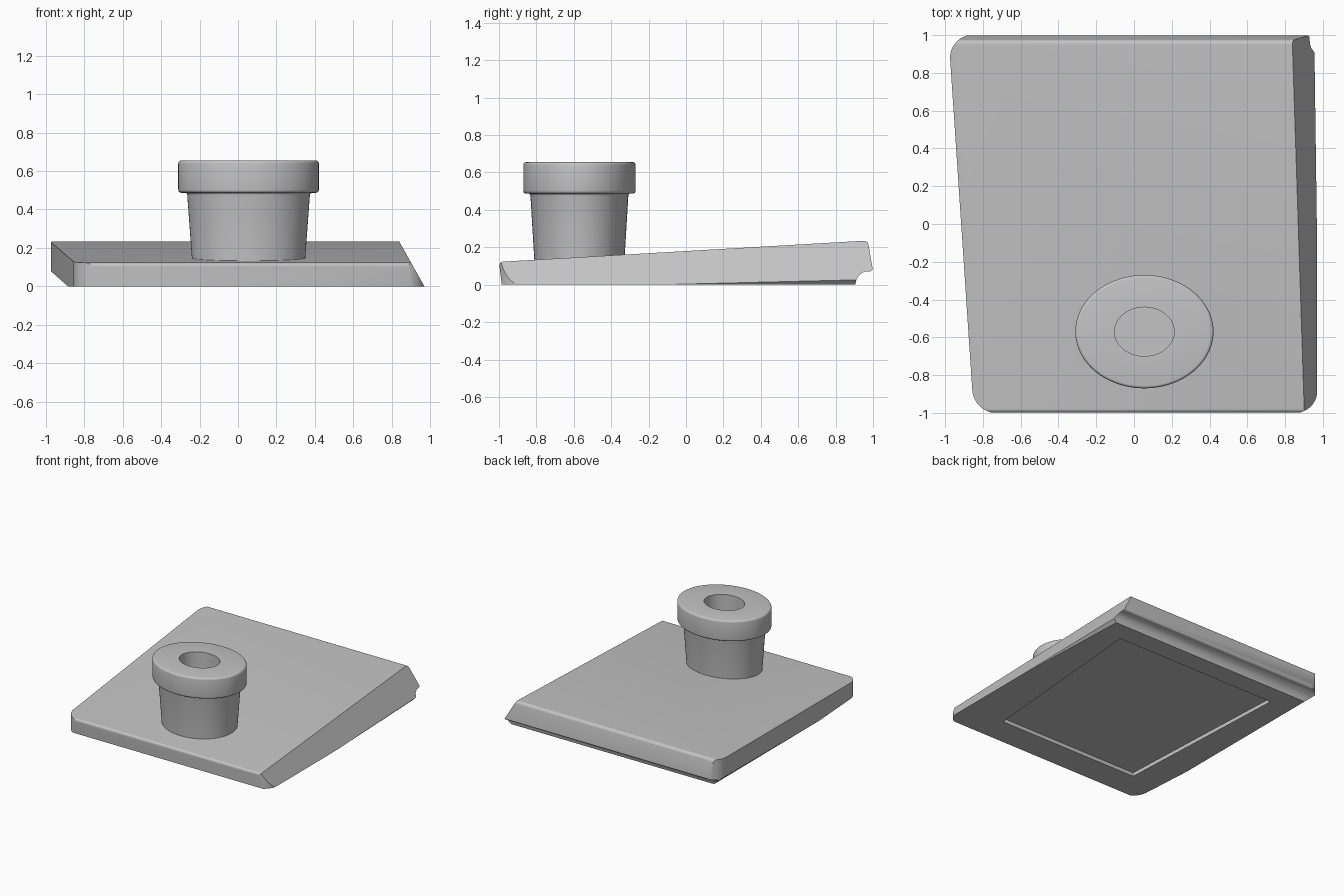
import bpy, bmesh, math
from mathutils import Vector

if "Cube" in bpy.data.objects:
    bpy.data.objects.remove(bpy.data.objects["Cube"])

grey = bpy.data.materials.new("plain_grey")
grey.diffuse_color = (0.55, 0.55, 0.55, 1)
grey.use_nodes = True
grey.node_tree.nodes["Principled BSDF"].inputs["Base Color"].default_value = grey.diffuse_color


def finish(name, bm):
    bmesh.ops.recalc_face_normals(bm, faces=bm.faces[:])
    me = bpy.data.meshes.new(name)
    bm.to_mesh(me)
    bm.free()
    me.materials.append(grey)
    ob = bpy.data.objects.new(name, me)
    bpy.context.collection.objects.link(ob)
    return ob


def prism(name, pts, offset):
    """Extrude a closed loop of 3D points by an offset."""
    bm = bmesh.new()
    face = bm.faces.new([bm.verts.new(p) for p in pts])
    ext = bmesh.ops.extrude_face_region(bm, geom=[face], use_keep_orig=True)
    moved = [g for g in ext["geom"] if isinstance(g, bmesh.types.BMVert)]
    bmesh.ops.translate(bm, verts=moved, vec=offset)
    return finish(name, bm)


def rounded(corners, n=8):
    """Round the corners of a 2D outline given as (x, y, radius)."""
    out = []
    for i, (x, y, r) in enumerate(corners):
        c = Vector((x, y))
        if r == 0:
            out.append(c)
            continue
        a = (Vector(corners[i - 1][:2]) - c).normalized()
        b = (Vector(corners[(i + 1) % len(corners)][:2]) - c).normalized()
        half = a.angle(b) / 2
        t = r / math.tan(half)
        centre = c + (a + b).normalized() * (r / math.sin(half))
        va, vb = c + a * t - centre, c + b * t - centre
        sweep = va.angle(vb)
        for k in range(n + 1):
            f = k / n
            out.append(centre + (va * math.sin((1 - f) * sweep)
                                 + vb * math.sin(f * sweep)) / math.sin(sweep))
    return out


def select(ob):
    bpy.ops.object.select_all(action='DESELECT')
    ob.select_set(True)
    bpy.context.view_layer.objects.active = ob


def boolean(ob, cutter, op):
    select(ob)
    mod = ob.modifiers.new("cut", 'BOOLEAN')
    mod.object, mod.operation, mod.solver = cutter, op, 'EXACT'
    bpy.ops.object.modifier_apply(modifier=mod.name)
    bpy.data.objects.remove(cutter)


def slice_off(ob, co, no):
    """Remove everything on the normal side of a plane and close the cut."""
    bm = bmesh.new()
    bm.from_mesh(ob.data)
    bmesh.ops.bisect_plane(bm, geom=bm.verts[:] + bm.edges[:] + bm.faces[:],
                           dist=1e-5, plane_co=co, plane_no=no, clear_outer=True)
    rim = [e for e in bm.edges if e.is_boundary]
    if rim:
        bmesh.ops.edgeloop_fill(bm, edges=rim)
    bmesh.ops.recalc_face_normals(bm, faces=bm.faces[:])
    bm.to_mesh(ob.data)
    bm.free()


# Wedge plate: side profile limited by the rounded plan outline
side = rounded([(-0.985, 0, 0), (-1.0, 0.122, 0.02), (0.972, 0.236, 0.025),
                (1.0, 0.072, 0.014), (0.955, 0.07, 0), (0.93, 0.055, 0),
                (0.913, 0.033, 0), (0.905, 0, 0)])
plate = prism("wedge_plate", [(-1.3, y, z) for y, z in side], (2.6, 0, 0))
plan = rounded([(-0.848, -1.001, 0.13), (0.971, -1.001, 0.12),
                (0.971, 1.001, 0), (-0.982, 1.001, 0.12)], 12)
boolean(plate, prism("plan_cutter", [(x, y, -0.2) for x, y in plan], (0, 0, 0.8)), 'INTERSECT')

# Sloped right side, then the shallow chamfers under both sides
slice_off(plate, (0.97, 0, 0), Vector((1, 0, 0.56)).normalized())
for p, q, r in [((-0.885, -0.5, 0), (-0.975, 0.9, 0.08), (-0.885, 0.9, 0)),
                ((0.97, -0.15, 0), (0.955, 0.9, 0.025), (0.93, 0.9, 0))]:
    p, q, r = Vector(p), Vector(q), Vector(r)
    no = (q - p).cross(r - p).normalized()
    slice_off(plate, p, no if no.z < 0 else -no)

# Recessed panel in the underside
panel = [(-0.625, -0.755), (0.63, -0.755), (0.755, 0.742), (-0.694, 0.742)]
boolean(plate, prism("recess_cutter", [(x, y, -0.1) for x, y in panel], (0, 0, 0.13)), 'DIFFERENCE')

# Oval knob: tapered stem, wider cap and a blind hole, turned from one profile
profile = [(0, 0.12)] + [tuple(p) for p in rounded(
    [(0.293, 0.12, 0), (0.32, 0.487, 0.012), (0.366, 0.487, 0.016),
     (0.366, 0.655, 0.016), (0.158, 0.655, 0), (0.158, 0.18, 0)], 4)] + [(0, 0.18)]
bm = bmesh.new()
verts = [bm.verts.new((r, 0, z)) for r, z in profile]
edges = [bm.edges.new(pair) for pair in zip(verts, verts[1:])]
bmesh.ops.spin(bm, geom=verts + edges, cent=(0, 0, 0), axis=(0, 0, 1),
               angle=2 * math.pi, steps=72, use_merge=False)
bmesh.ops.remove_doubles(bm, verts=bm.verts[:], dist=1e-5)
for v in bm.verts:
    v.co = (v.co.x + 0.055, v.co.y * 0.82 - 0.57, v.co.z)
knob = finish("oval_knob", bm)

for ob in (plate, knob):
    select(ob)
    bpy.ops.object.shade_smooth_by_angle(angle=math.radians(30))
